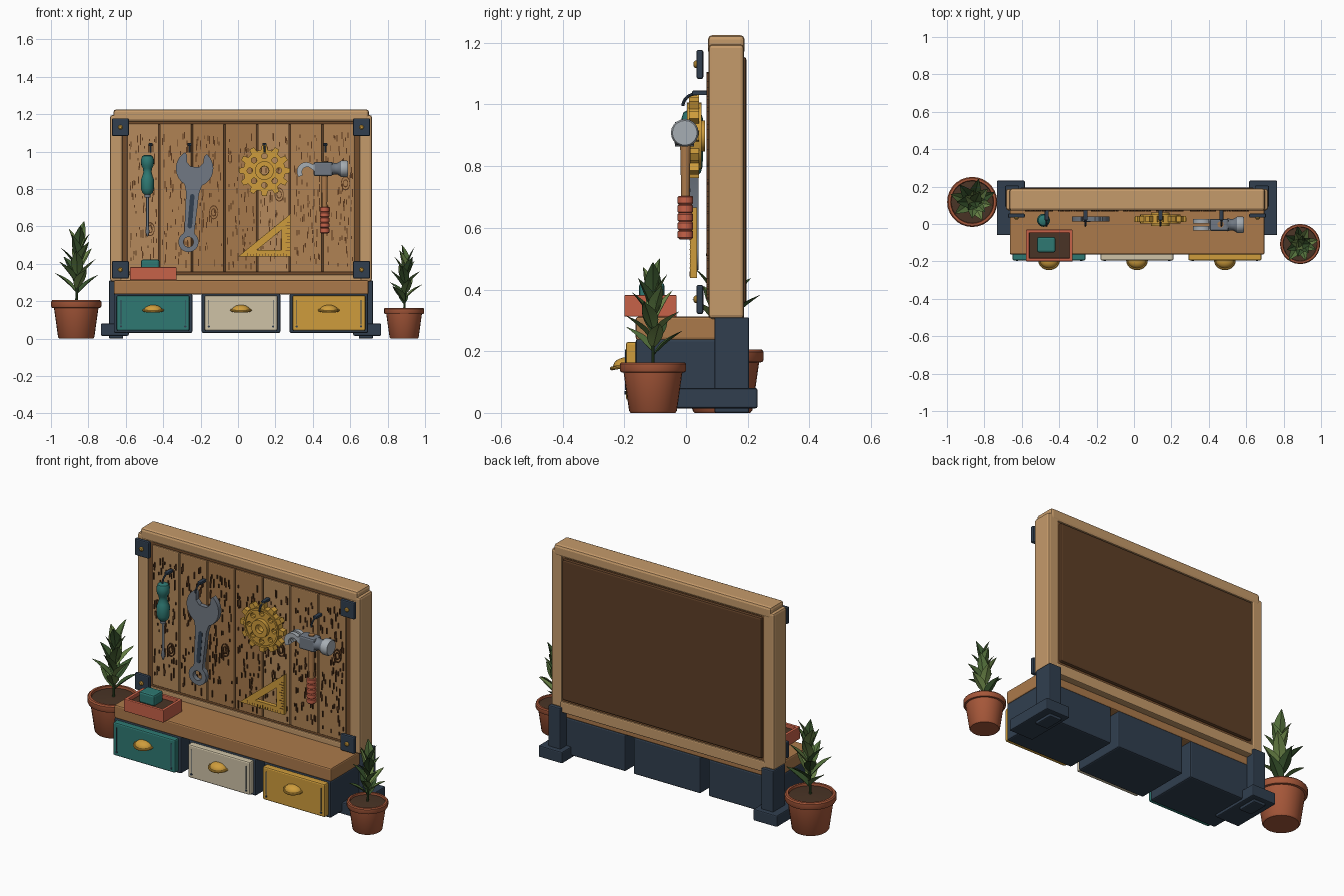
import bpy, bmesh, math, random
from math import sin, cos, pi, radians
from mathutils import Vector, Matrix

if "Cube" in bpy.data.objects:
    bpy.data.objects.remove(bpy.data.objects["Cube"])
random.seed(4)
CX = 0.016  # bench centre line

def mat(name, r, g, b):
    m = bpy.data.materials.new(name)
    m.diffuse_color = [(c / 255) ** 2.2 for c in (r, g, b)] + [1]
    m.use_nodes = True
    m.node_tree.nodes["Principled BSDF"].inputs["Base Color"].default_value = m.diffuse_color
    return m
WOOD, SHELF, TRIM, BACK = mat("oak", 196, 153, 106), mat("shelf_wood", 170, 121, 76), mat("trim", 115, 78, 48), mat("back", 94, 65, 43)
PLANKS = [mat("plank_%d" % i, *c) for i, c in enumerate([(180, 137, 92), (166, 121, 77), (174, 129, 84)])]
GRAIN, SLATE, GOLD, TEAL = mat("grain", 92, 60, 36), mat("slate", 52, 65, 80), mat("gold", 205, 155, 62), mat("teal", 50, 120, 114)
CREAM, STEEL, LIGHT, RED = mat("cream", 205, 193, 165), mat("steel", 112, 120, 130), mat("bright_steel", 165, 172, 178), mat("red", 198, 98, 74)
POT, SOIL = mat("terracotta", 165, 88, 60), mat("soil", 75, 55, 42)
GREENS = [mat("leaf_%d" % i, *c) for i, c in enumerate([(58, 84, 48), (84, 112, 62), (105, 130, 72)])]

def add(name, mesh, m, smooth=False):
    o = bpy.data.objects.new(name, mesh)
    bpy.context.collection.objects.link(o)
    mesh.materials.clear()
    mesh.materials.append(m)
    if smooth:
        bpy.ops.object.select_all(action='DESELECT')
        o.select_set(True)
        bpy.context.view_layer.objects.active = o
        bpy.ops.object.shade_smooth_by_angle(angle=radians(35))
    return o

def from_bm(name, bm, m, smooth=False):
    bmesh.ops.recalc_face_normals(bm, faces=bm.faces)
    me = bpy.data.meshes.new(name)
    bm.to_mesh(me)
    bm.free()
    return add(name, me, m, smooth)

def cube(bm, x0, x1, y0, y1, z0, z1):
    M = Matrix.Translation(((x0 + x1) / 2, (y0 + y1) / 2, (z0 + z1) / 2)) @ Matrix.Diagonal((x1 - x0, y1 - y0, z1 - z0, 1))
    bmesh.ops.create_cube(bm, size=1, matrix=M)

def box(name, x0, x1, y0, y1, z0, z1, m, bev=0.006):
    bm = bmesh.new()
    cube(bm, x0, x1, y0, y1, z0, z1)
    o = from_bm(name, bm, m)
    if bev:
        b = o.modifiers.new("bevel", 'BEVEL')
        b.width, b.segments = bev, 2
    return o

def lathe(name, prof, loc, m, segs=24, rot=Matrix()):
    bm = bmesh.new()
    rings = [[bm.verts.new((r * cos(2 * pi * k / segs), r * sin(2 * pi * k / segs), z)) for k in range(segs)] for r, z in prof]
    for a, b in zip(rings, rings[1:]):
        for k in range(segs):
            bm.faces.new((a[k], a[k - 1], b[k - 1], b[k]))
    bm.faces.new(rings[0])
    bm.faces.new(rings[-1])
    bm.transform(Matrix.Translation(loc) @ rot)
    return from_bm(name, bm, m, True)

def curve(name, paths, m, extrude=0, bevel=0, loc=(0, 0, 0), rot=None, flat=True):
    cu = bpy.data.curves.new(name, 'CURVE')
    cu.dimensions = '2D' if flat else '3D'
    cu.fill_mode = 'BOTH' if flat else 'FULL'
    cu.extrude, cu.bevel_depth, cu.bevel_resolution = extrude, bevel, 2
    cu.use_fill_caps = not flat
    for p in paths:
        s = cu.splines.new('POLY')
        s.points.add(len(p) - 1)
        for q, v in zip(s.points, p):
            q.co = (*v, 0, 1) if flat else (*v, 1)
        s.use_cyclic_u = flat
    tmp = bpy.data.objects.new(name, cu)
    bpy.context.collection.objects.link(tmp)
    me = bpy.data.meshes.new_from_object(tmp.evaluated_get(bpy.context.evaluated_depsgraph_get()))
    bpy.data.objects.remove(tmp)
    me.transform(Matrix.Translation(loc) @ (rot or Matrix()))
    return add(name, me, m, True)

UP = Matrix.Rotation(pi / 2, 4, 'X')  # stands a flat profile up to face the front
def plate(name, loops, x, z, y0, y1, m, turn=0):
    return curve(name, loops, m, extrude=(y1 - y0) / 2, loc=(x, (y0 + y1) / 2, z), rot=UP @ Matrix.Rotation(turn, 4, 'Z'))
def arc(x, y, r, a0, a1, n=16, sx=1):
    return [(x + sx * r * cos(radians(a0 + (a1 - a0) * i / n)), y + r * sin(radians(a0 + (a1 - a0) * i / n))) for i in range(n + 1)]
def circ(x, y, r, n=20, sx=1):
    return arc(x, y, r, 0, 360, n, sx)[:-1]

# frame, legs, feet and corner brackets
def mbox(name, s, x0, x1, *rest):
    box(name, *sorted((CX + s * x0, CX + s * x1)), *rest)
for s in (-1, 1):
    mbox("frame_post", s, 0.632, 0.70, 0.073, 0.188, 0.305, 1.195, WOOD, 0.012)
    mbox("inner_trim", s, 0.605, 0.64, 0.08, 0.18, 0.33, 1.17, TRIM)
    mbox("leg", s, 0.63, 0.706, 0.092, 0.205, 0, 0.31, SLATE)
    mbox("foot", s, 0.60, 0.749, -0.06, 0.232, 0.015, 0.08, SLATE)
    for z in (0.368, 1.13):
        mbox("corner_bracket", s, 0.60, 0.69, 0.034, 0.056, z - 0.047, z + 0.047, SLATE)
        lathe("bracket_bolt", [(0.012, 0), (0.012, 0.006), (0.007, 0.01)], (CX + s * 0.645, 0.035, z), GOLD, 12, UP)
box("top_beam", -0.666, 0.70, 0.071, 0.19, 1.16, 1.225, WOOD, 0.014)
box("bottom_rail", -0.63, 0.66, 0.073, 0.188, 0.28, 0.342, WOOD)
for z in (0.338, 1.145):
    box("cross_trim", -0.60, 0.63, 0.08, 0.18, z, z + 0.02, TRIM)
box("back_panel", -0.61, 0.642, 0.12, 0.196, 0.355, 1.155, BACK, 0.01)

# plank wall with grain and knots
grain = bmesh.new()
for i in range(7):
    x0 = -0.595 + i * 0.1745
    box("plank_%d" % (i + 1), x0 + 0.003, x0 + 0.171, 0.073, 0.125, 0.355, 1.148, PLANKS[(i * 2 + i // 3) % 3], 0.005)
    for _ in range(75):
        x, z, h = x0 + random.uniform(0.015, 0.16), random.uniform(0.385, 1.09), random.uniform(0.006, 0.022)
        cube(grain, x - 0.0025, x + 0.0025, 0.067, 0.075, z - h, z + h)
from_bm("wood_grain", grain, GRAIN)
for x, z in ((-0.47, 0.585), (-0.13, 0.675), (0.22, 0.77), (0.575, 0.83)):
    plate("knot", [circ(0, 0, r, 16, 0.65) for r in (0.038, 0.032, 0.022, 0.016)], x, z, 0.067, 0.075, GRAIN)

# shelf and drawers
box("shelf", -0.664, 0.698, -0.163, 0.15, 0.236, 0.312, SHELF, 0.008)
for i, m in enumerate((TEAL, CREAM, GOLD)):
    x = CX + (i - 1) * 0.47
    box("drawer_case", x - 0.21, x + 0.21, -0.163, 0.15, 0.03, 0.24, SLATE, 0.008)
    box("drawer_front", x - 0.195, x + 0.195, -0.195, -0.155, 0.042, 0.23, m, 0.008)
    for s in (-1, 1):
        box("drawer_groove", x + s * 0.172 - 0.002, x + s * 0.172 + 0.002, -0.1975, -0.19, 0.075, 0.205, SLATE, 0)
        lathe("drawer_rivet", [(0.006, 0), (0.006, 0.004)], (x + s * 0.172, -0.195, 0.065), SLATE, 10, UP)
    bm = bmesh.new()
    bmesh.ops.create_uvsphere(bm, u_segments=20, v_segments=12, radius=1)
    bm.transform(Matrix.Translation((x, -0.195, 0.148)) @ Matrix.Diagonal((0.05, 0.042, 0.032, 1)))
    geom = bm.verts[:] + bm.edges[:] + bm.faces[:]
    bmesh.ops.bisect_plane(bm, geom=geom, plane_co=(0, 0, 0.148), plane_no=(0, 0, -1), clear_outer=True)
    bmesh.ops.holes_fill(bm, edges=[e for e in bm.edges if e.is_boundary])
    from_bm("drawer_pull", bm, GOLD, True)
    curve("pull_lip", [[(x + 0.052 * cos(pi * k / 12), -0.195 - 0.046 * sin(pi * k / 12), 0.152 - 0.008 * sin(pi * k / 12)) for k in range(13)]],
          GOLD, bevel=0.006, flat=False)

# tray with a small box
box("tray_base", -0.57, -0.336, -0.193, -0.037, 0.312, 0.362, SOIL, 0)
for a, b, c, d in ((-0.578, -0.328, -0.2, -0.182), (-0.578, -0.328, -0.048, -0.03), (-0.578, -0.56, -0.2, -0.03), (-0.346, -0.328, -0.2, -0.03)):
    box("tray_wall", a, b, c, d, 0.312, 0.382, RED, 0.004)
box("teal_box", -0.518, -0.42, -0.152, -0.07, 0.36, 0.422, TEAL, 0.01)

# hooks
for x in (-0.467, -0.26, 0.141, 0.467):
    box("hook_plate", x - 0.011, x + 0.011, 0.02, 0.074, 1.03, 1.045, SLATE, 0.003)
    curve("hook", [[(x, 0.035 - 0.045 * sin(k * pi / 16), 0.995 + 0.04 * cos(k * pi / 16)) for k in range(9)]], SLATE, bevel=0.005, flat=False)

# screwdriver
lathe("screwdriver_handle", [(0.018, 0.77), (0.028, 0.78), (0.034, 0.80), (0.035, 0.85), (0.028, 0.868), (0.022, 0.89), (0.024, 0.91),
      (0.033, 0.925), (0.035, 0.955), (0.028, 0.975), (0.014, 0.982)], (-0.484, 0.02, 0), TEAL, 16)
lathe("screwdriver_collar", [(0.016, 0.755), (0.016, 0.775)], (-0.484, 0.02, 0), STEEL, 16)
lathe("screwdriver_shaft", [(0.003, 0.545), (0.011, 0.57), (0.007, 0.6), (0.007, 0.76)], (-0.484, 0.02, 0), STEEL, 12)

# wrench
outline = (arc(0, 0, 0.1, 55, -62, 14) + [(0.035, -0.13), (0.027, -0.34)] + arc(0, -0.395, 0.054, 55, -235, 20) +
           [(-0.027, -0.34), (-0.035, -0.13)] + arc(0, 0, 0.1, 242, 125, 14) + [(-0.045, 0.065), (-0.043, 0.03), (-0.022, 0.008), (0.022, 0.008), (0.043, 0.03), (0.045, 0.065)])
plate("wrench", [outline, circ(0, -0.395, 0.027)], -0.232, 0.91, 0.013, 0.04, STEEL, -0.083)
plate("wrench_groove", [arc(0, -0.15, 0.012, 0, 180, 8) + arc(0, -0.31, 0.012, 180, 360, 8)], -0.232, 0.91, 0.011, 0.02, SLATE, -0.083)

# gear
teeth = []
for k in range(12):
    for d, r in ((-9, 0.112), (-5.5, 0.137), (5.5, 0.137), (9, 0.112)):
        a = radians(k * 30 + d)
        teeth.append((r * cos(a), r * sin(a)))
holes = [circ(0.078 * cos(k * pi / 4), 0.078 * sin(k * pi / 4), 0.015, 10) for k in range(8)]
plate("gear", [teeth, circ(0, 0, 0.022)] + holes, 0.141, 0.898, 0.01, 0.042, GOLD)
plate("gear_hub", [circ(0, 0, 0.05), circ(0, 0, 0.024)], 0.141, 0.898, -0.012, 0.062, GOLD)
plate("gear_rim", [circ(0, 0, 0.108, 36), circ(0, 0, 0.098, 36)], 0.141, 0.898, 0.003, 0.05, GOLD)

# set square
plate("set_square", [[(0, 0), (0.28, 0), (0.28, 0.228)], [(0.10, 0.035), (0.233, 0.035), (0.233, 0.143)]], 0.0, 0.438, 0.013, 0.036, GOLD)
marks = bmesh.new()
for k in range(14):
    x, h = 0.05 + k * 0.016, 0.016 if k % 3 else 0.024
    cube(marks, x - 0.001, x + 0.001, 0.011, 0.015, 0.442, 0.442 + h / 1.5)
    if k < 11:
        cube(marks, 0.277 - h, 0.277, 0.011, 0.015, 0.469 + k * 0.015, 0.471 + k * 0.015)
from_bm("set_square_marks", marks, GRAIN)

# hammer
RX = Matrix.Rotation(pi / 2, 4, 'Y')
box("hammer_head", 0.405, 0.505, -0.038, 0.028, 0.868, 0.945, STEEL, 0.01)
lathe("hammer_neck", [(0.036, 0.50), (0.03, 0.515), (0.03, 0.53), (0.044, 0.552)], (0, -0.004, 0.908), STEEL, 20, RX)
lathe("hammer_face", [(0.044, 0.55), (0.045, 0.58), (0.04, 0.588)], (0, -0.004, 0.908), LIGHT, 20, RX)
claw = arc(0.365, 0.893, 0.05, 50, 215, 14) + arc(0.37, 0.89, 0.028, 215, 40, 14) + [(0.41, 0.895), (0.41, 0.935)]
for y in (-0.036, 0.002):
    plate("hammer_claw", [claw], 0, 0, y, y + 0.024, LIGHT)
lathe("hammer_handle", [(0.017, 0.565), (0.019, 0.6), (0.014, 0.72), (0.017, 0.87), (0.017, 0.95)], (0.463, -0.002, 0), SHELF, 16)
grip = [(0.018, 0.562)]
for k in range(5):
    grip += [(0.025, 0.568 + k * 0.028), (0.025, 0.588 + k * 0.028), (0.021, 0.592 + k * 0.028)]
lathe("hammer_grip", grip, (0.463, -0.002, 0), RED, 16)

# potted plants
def leaf(name, base, ang, tilt, length, width, m):
    bm = bmesh.new()
    rows, n = [], 7
    for k in range(n + 1):
        t = k / n
        w = width * sin(pi * t ** 0.85) * 0.5 + 0.0015
        droop = -0.12 * length * t * t
        rows.append([bm.verts.new((length * t, u * w, droop + abs(u) * w * 0.4)) for u in (-1, 0, 1)])
    for a, b in zip(rows, rows[1:]):
        for j in (0, 1):
            bm.faces.new((a[j], a[j + 1], b[j + 1], b[j]))
    bmesh.ops.solidify(bm, geom=bm.faces[:], thickness=0.003)
    bm.transform(Matrix.Translation(base) @ Matrix.Rotation(ang, 4, 'Z') @ Matrix.Rotation(-tilt, 4, 'Y'))
    from_bm(name, bm, m, True)

for x, y, s, a0 in ((-0.865, 0.118, 1.0, 0.4), (0.888, -0.107, 0.8, 1.7)):
    prof = [(0.09, 0.0), (0.097, 0.008), (0.119, 0.163), (0.13, 0.165), (0.134, 0.172), (0.134, 0.198), (0.128, 0.205), (0.115, 0.205), (0.112, 0.18)]
    lathe("pot", [(r * s, z * s) for r, z in prof], (x, y, 0), POT, 28)
    lathe("soil", [(0.113 * s, 0.178 * s), (0.113 * s, 0.192 * s), (0.03 * s, 0.198 * s)], (x, y, 0), SOIL, 20)
    curve("stem", [[(x, y, 0.18 * s), (x + 0.008 * s, y, 0.33 * s), (x + 0.015 * s, y, 0.48 * s)]], GREENS[0], bevel=0.007 * s, flat=False)
    for k in range(17):
        t = k / 16
        base = Vector((x + 0.015 * s * t, y, s * (0.23 + 0.24 * t)))
        leaf("leaf", base, a0 + k * 2.4, radians(42 + 38 * t + random.uniform(-6, 6)), s * random.uniform(0.145, 0.17), s * 0.062, GREENS[k % 3])
